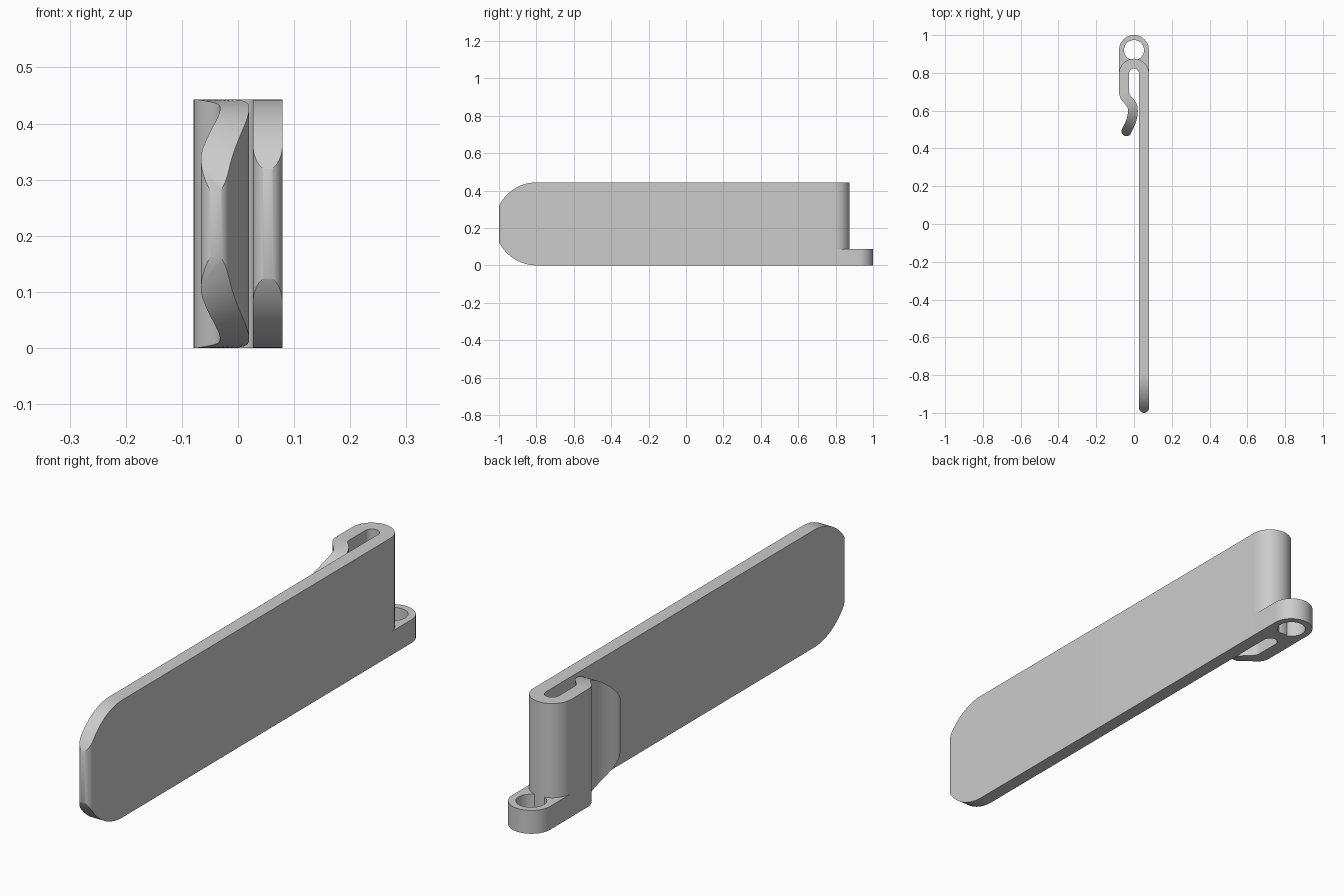
import bpy, bmesh
from math import sin, cos, pi, sqrt, radians
from mathutils import Vector
from mathutils.geometry import interpolate_bezier

cube = bpy.data.objects.get("Cube")
if cube:
    bpy.data.objects.remove(cube)

HEIGHT = 0.443        # width of the strip, standing on edge
MID = HEIGHT / 2
HALF = 0.026          # half the strip thickness
BEND = 0.053          # centreline radius of the fold
FOLD_Y = 0.796        # centre of the fold
EYE_Y = 0.921         # centre of the eyelet

grey = bpy.data.materials.new("light grey")
grey.use_nodes = True
grey.diffuse_color = (0.6, 0.6, 0.6, 1)
grey.node_tree.nodes["Principled BSDF"].inputs["Base Color"].default_value = (0.6, 0.6, 0.6, 1)


def finish(name, bm):
    bmesh.ops.remove_doubles(bm, verts=bm.verts, dist=1e-5)
    bmesh.ops.recalc_face_normals(bm, faces=bm.faces)
    mesh = bpy.data.meshes.new(name)
    bm.to_mesh(mesh)
    bm.free()
    mesh.materials.append(grey)
    obj = bpy.data.objects.new(name, mesh)
    bpy.context.collection.objects.link(obj)
    bpy.ops.object.select_all(action='DESELECT')
    obj.select_set(True)
    bpy.context.view_layer.objects.active = obj
    bpy.ops.object.shade_smooth_by_angle(angle=radians(30))
    return obj


def arc(cy, r, start, end, n):
    return [Vector((r * cos(a), cy + r * sin(a)))
            for a in (start + (end - start) * i / n for i in range(n + 1))]


def half_height(p):
    # both free ends taper along a circle as wide as the strip
    centre = -0.8 if p.x > 0.024 else 0.68
    d = max(0, centre - p.y)
    return sqrt(max(MID ** 2 - d ** 2, 0))


# Centreline: long blade, fold, then the springy S-shaped tongue
path = [Vector((BEND, -0.974 + 0.174 * (1 - cos(pi / 2 * i / 24)))) for i in range(25)]
path += arc(FOLD_Y, BEND, 0, pi, 32)
s_curve = [(-BEND, 0.70), (-BEND, 0.655), (-0.006, 0.655), (-0.006, 0.60)]
tongue = [(-0.006, 0.60), (-0.006, 0.555), (-0.022, 0.53), (-0.04, 0.491)]
for ctrl in (s_curve, tongue):
    points = interpolate_bezier(*[Vector(c) for c in ctrl], 20)
    path += [p.to_2d() for p in points if (p.to_2d() - path[-1]).length > 1e-5]

# Left and right edges of the strip, with rounded ends
ribs = []


def cap(c, t, angles):
    n = Vector((-t.y, t.x))
    for a in angles:
        tip = c + t * HALF * sin(a)
        ribs.append((tip + n * HALF * cos(a), tip - n * HALF * cos(a)))


steps = [pi / 2 * i / 12 for i in range(1, 13)]
first = (path[0] - path[1]).normalized()
cap(path[0], first, steps[::-1])
ribs = [(b, a) for a, b in ribs]
for i, p in enumerate(path):
    t = (path[min(i + 1, len(path) - 1)] - path[max(i - 1, 0)]).normalized()
    n = Vector((-t.y, t.x)) * HALF
    ribs.append((p + n, p - n))
cap(path[-1], (path[-1] - path[-2]).normalized(), steps)

# Folded strip
bm = bmesh.new()
rings = []
for left, right in ribs:
    hl, hr = half_height(left), half_height(right)
    rings.append([bm.verts.new((p.x, p.y, MID + h)) for p, h in
                  ((left, -hl), (left, hl), (right, hr), (right, -hr))])
for a, b in zip(rings, rings[1:]):
    for k in range(4):
        j = (k + 1) % 4
        bm.faces.new((a[k], a[j], b[j], b[k]))
finish("folded_clip_strip", bm)

# Low eyelet behind the fold, open where it meets the strip
R_OUT, R_IN = BEND + HALF, 0.053
gap = EYE_Y - FOLD_Y
meet = (gap ** 2 + R_OUT ** 2 - R_IN ** 2) / (2 * gap)
side = sqrt(R_OUT ** 2 - meet ** 2)
fold_angle = Vector((1, 0)).angle(Vector((side, meet)))
hole_angle = Vector((1, 0)).angle(Vector((side, gap - meet)))
outline = arc(EYE_Y, R_OUT, 0, pi, 32)
outline += arc(FOLD_Y, R_OUT, pi, pi - fold_angle, 16)
outline += arc(EYE_Y, R_IN, pi + hole_angle, -hole_angle, 40)[1:]
outline += arc(FOLD_Y, R_OUT, fold_angle, 0, 16)[1:]

bm = bmesh.new()
base = bm.faces.new([bm.verts.new((p.x, p.y, 0)) for p in outline])
top = bmesh.ops.extrude_face_region(bm, geom=[base], use_keep_orig=True)
bmesh.ops.translate(bm, vec=(0, 0, 0.088),
                    verts=[v for v in top["geom"] if isinstance(v, bmesh.types.BMVert)])
finish("eyelet", bm)
